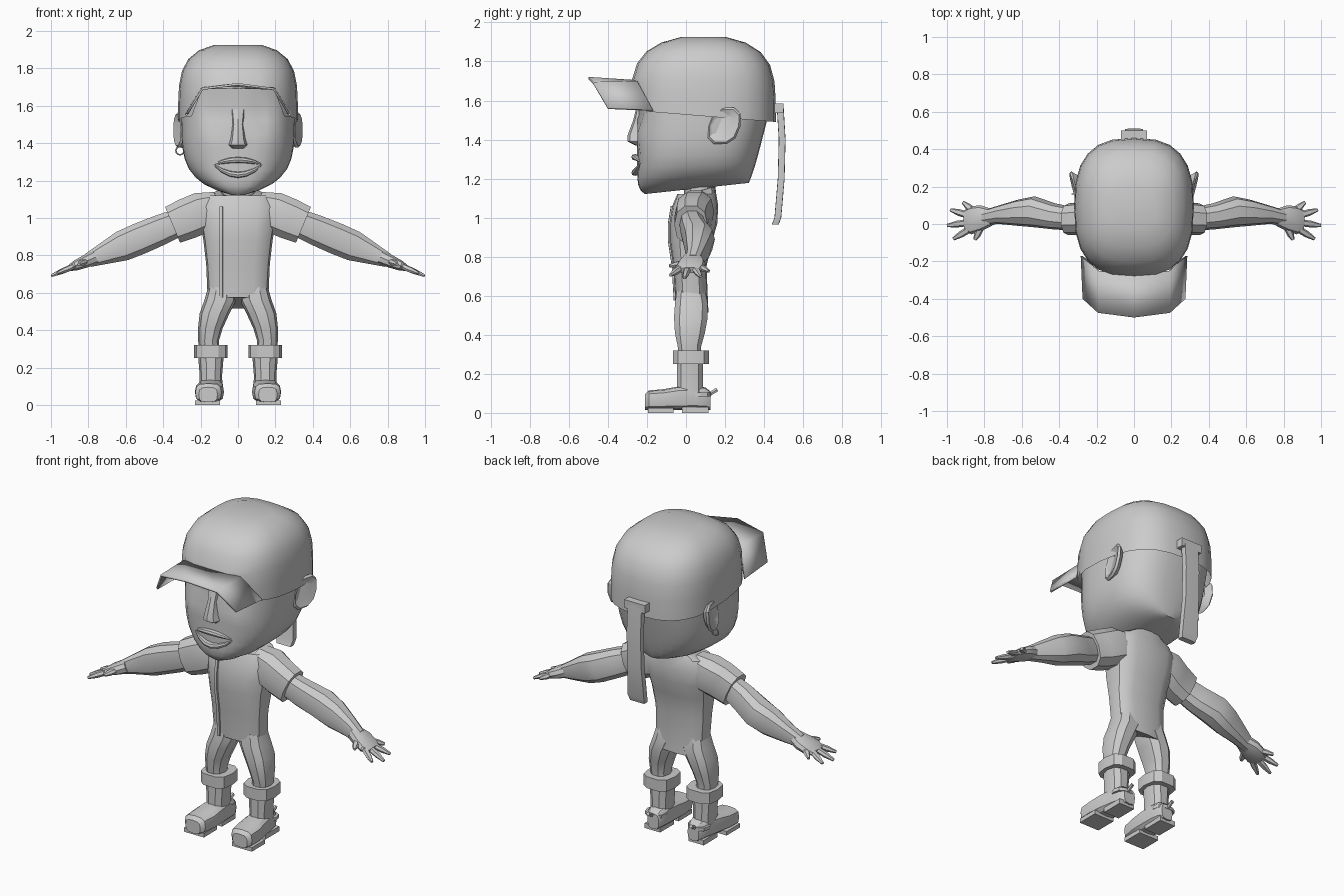
import bpy, bmesh, math
from mathutils import Vector

if "Cube" in bpy.data.objects:
    bpy.data.objects.remove(bpy.data.objects["Cube"])

shade = (.6, .6, .6, 1)
grey = bpy.data.materials.new("plain grey")
grey.use_nodes = True
grey.diffuse_color = shade
grey.node_tree.nodes["Principled BSDF"].inputs["Base Color"].default_value = shade


def dress(obj, name, mirror):
    """Name, colour, shade and optionally mirror an object."""
    obj.name = name
    obj.data.materials.append(grey)
    bpy.ops.object.select_all(action='DESELECT')
    obj.select_set(True)
    bpy.context.view_layer.objects.active = obj
    bpy.ops.object.shade_smooth_by_angle(angle=math.radians(30))
    if mirror:
        obj.modifiers.new("mirror", 'MIRROR').use_mirror_merge = False
    return obj


def finish(name, bm, mirror=False):
    bmesh.ops.recalc_face_normals(bm, faces=bm.faces)
    mesh = bpy.data.meshes.new(name)
    bm.to_mesh(mesh)
    bm.free()
    obj = bpy.data.objects.new(name, mesh)
    bpy.context.collection.objects.link(obj)
    return dress(obj, name, mirror)


def rounded(value, square):
    return math.copysign(abs(value) ** (2 / square), value)


def loft(name, rings, sides=10, square=2.4, mirror=False, shape=None, open_start=False):
    """Skin rings given as (centre, u axis, v axis); a higher square gives boxier rings."""
    bm = bmesh.new()
    loops = []
    for index, (centre, u, v) in enumerate(rings):
        loop = []
        for k in range(sides):
            turn = math.tau * k / sides
            co = Vector(centre)
            co += Vector(u) * rounded(math.cos(turn), square)
            co += Vector(v) * rounded(math.sin(turn), square)
            if shape:
                shape(co, index)
            loop.append(bm.verts.new(co))
        loops.append(loop)
    for low, high in zip(loops, loops[1:]):
        for k in range(sides):
            after = (k + 1) % sides
            bm.faces.new((low[k], low[after], high[after], high[k]))
    if not open_start:
        bm.faces.new(loops[0])
    bm.faces.new(loops[-1])
    return finish(name, bm, mirror)


def level(z, width, front, back, x=0, tilt=0):
    """Horizontal ring between front and back; tilt raises the back edge."""
    return ((x, (front + back) / 2, z + tilt / 2), (width, 0, 0), (0, (back - front) / 2, tilt / 2))


def tube(name, rows, sides=8, mirror=False, side=(0, 1, 0)):
    """Limb through rows of (point, radius across, radius up)."""
    rings = []
    for i, (point, across, up) in enumerate(rows):
        ahead = Vector(rows[min(i + 1, len(rows) - 1)][0])
        behind = Vector(rows[max(i - 1, 0)][0])
        normal = (ahead - behind).cross(Vector(side)).normalized()
        rings.append((point, Vector(side) * across, normal * up))
    return loft(name, rings, sides, mirror=mirror)


def box(name, centre, size, mirror=False):
    bm = bmesh.new()
    bmesh.ops.create_cube(bm, size=1)
    bmesh.ops.scale(bm, vec=size, verts=bm.verts)
    bmesh.ops.translate(bm, vec=centre, verts=bm.verts)
    return finish(name, bm, mirror)


# Head: a rounded jaw rising to the cap, sockets pressed in and cheeks pushed out
def press_face(co, index):
    if co.y < 0:
        x = abs(co.x)
        socket = math.hypot(x - .11, co.z - 1.57) / .06
        cheek = math.hypot(x - .16, co.z - 1.42) / .06
        co.y += .04 * math.exp(-socket ** 2) - .015 * math.exp(-cheek ** 2)


head = []
for step in range(-2, 10):
    drop = math.sin(math.pi * step / 20)
    head.append(level(1.6 - .485 * drop, .305 * math.sqrt(1 - drop ** 4),
                      -.25 + .05 * drop ** 20, .44 - .12 * abs(drop), tilt=.06 * drop ** 4))
loft("head", head, sides=32, square=2.7, shape=press_face)

# Nose and bowed lips
loft("nose", [level(z, width, front, -.2) for z, width, front in
              ((1.37, .035, -.26), (1.39, .05, -.3), (1.42, .04, -.3), (1.5, .03, -.27), (1.58, .04, -.25))],
     sides=8)
for name, middle in (("upper_lip", 1.31), ("lower_lip", 1.23)):
    lip = []
    for step in range(-3, 4):
        bend = 1 - (step / 3) ** 2
        lip.append(((.13 * step / 3, -.225 - .035 * bend, 1.285 + (middle - 1.285) * bend),
                    .01 + .01 * bend, .004 + .012 * bend))
    tube(name, lip)

# Ears with a hollow, and a ring in the right one
ear = [((x, .195, 1.47), (.02, size, 0), (0, .02, size * 1.15))
       for x, size in ((.28, .06), (.315, .085), (.326, .075), (.312, .045))]
loft("ear", ear, mirror=True)
bpy.ops.mesh.primitive_torus_add(major_segments=16, minor_segments=6, major_radius=.022, minor_radius=.004,
                                 location=(-.31, .16, 1.36), rotation=(math.pi / 2, 0, 0))
dress(bpy.context.object, "earring", False)


# Cap crown: a squarish dome whose front edge lifts above the face
def lift_front(co, index):
    if index < 2 and co.y < 0 and abs(co.x) < .22:
        co.z = 1.69 + .01 * index


crown = []
for step in range(7):
    rise = math.sin(math.pi * step / 14)
    fall = 1 - rise ** 4
    reach = .37 * math.sqrt(fall)
    crown.append(level(1.55 + .385 * rise, .32 * fall ** .4, .09 - reach, .09 + reach, tilt=-.06 * (1 - rise) ** 2))
loft("cap_crown", crown, sides=24, square=2.7, shape=lift_front, open_start=True)

# Cap brim, a bent sheet
half_edges = [[(0, -.275, 1.7), (.19, -.25, 1.695), (.28, -.17, 1.55)],
              [(0, -.5, 1.715), (.19, -.475, 1.69), (.27, -.4, 1.56)]]
bm = bmesh.new()
edges = []
for half in half_edges:
    other = [(-x, y, z) for x, y, z in reversed(half[1:])]
    edges.append([bm.verts.new(co) for co in other + half])
inner, outer = edges
for k in range(len(inner) - 1):
    bm.faces.new((inner[k], inner[k + 1], outer[k + 1], outer[k]))
solid = finish("cap_brim", bm).modifiers.new("thickness", 'SOLIDIFY')
solid.thickness = .012
solid.offset = 0

# Hanging tail at the back of the cap
box("tail_band", (0, .465, 1.56), (.14, .07, .05))
tail = [level(z, width, back - .035, back) for z, width, back in
        ((1.57, .05, .5), (1.4, .05, .51), (1.2, .05, .505), (1, .058, .488), (.965, .05, .475))]
loft("hanging_tail", tail, sides=8, square=12)


# Neck, and a jacket with a hem that dips behind
def dip_hem(co, index):
    if index == 0 and co.y > 0:
        co.z -= .06


loft("neck", [level(z, .09, -.01, .145) for z in (1, 1.24)], sides=12)
jacket = [(.575, .16, -.055, .115), (.75, .17, -.065, .105), (.88, .185, -.085, .135),
          (.97, .2, -.085, .16), (1.06, .215, -.07, .165), (1.12, .18, -.045, .155)]
rings = [level(*row) for row in jacket]
rings.append(level(1.11, .11, -.03, .15, tilt=.05))
loft("jacket", rings, sides=16, square=2.9, shape=dip_hem)
edging = [level(z, .009, front - .008, front + .03, x=-.09) for z, width, front, back in jacket[:5]]
loft("jacket_edging", edging, sides=8, square=8)


# Sleeves, arms and hands all follow one sloping line
def along_arm(x, y):
    return Vector((x, y, 1.11 - .42 * x))


def arm_part(name, rows):
    tube(name, [(along_arm(x, y), across, up) for x, y, across, up in rows], sides=10, mirror=True)


arm_part("sleeve", [(.1, .05, .08, .08), (.19, .045, .1, .115), (.27, .03, .09, .115), (.35, .025, .085, .108)])
arm_part("arm", [(.3, .025, .06, .075), (.42, .04, .07, .085), (.53, .065, .083, .088),
                 (.62, .06, .07, .085), (.72, .05, .05, .06), (.8, .035, .04, .04)])
arm_part("palm", [(.76, .035, .045, .04), (.82, .03, .07, .035), (.87, .02, .075, .028), (.905, .02, .055, .016)])
for name, degrees, reach in (("little_finger", 40, .15), ("ring_finger", 17, .19), ("middle_finger", -8, .2),
                             ("index_finger", -31, .193), ("thumb", -64, .116)):
    turn = math.radians(degrees)
    rows = []
    for part, radius in ((.4, .019), (.75, .018), (1, .009)):
        point = along_arm(.8 + reach * part * math.cos(turn), .02 + reach * part * math.sin(turn))
        rows.append((point, radius, radius * .85))
    tube(name, rows, sides=6, mirror=True, side=(-math.sin(turn), math.cos(turn), 0))

# Legs and boots
leg = [(.63, .075, -.05, .1, .085), (.56, .085, -.06, .115, .095), (.49, .08, -.065, .115, .125),
       (.41, .066, -.06, .1, .148), (.34, .055, -.045, .08, .158), (.28, .055, -.04, .08, .15)]
loft("leg", [level(*row) for row in leg], mirror=True)
ankle = .145
loft("boot_cuff", [level(z, .09, -.07, .12, ankle) for z in (.25, .32)], square=3, mirror=True)
loft("boot_shaft", [level(z, width, -.05, .09, ankle) for z, width in ((.09, .062), (.16, .06), (.28, .07))],
     mirror=True)
foot = []
for y, width, top in ((-.21, .05, .095), (-.19, .07, .115), (-.11, .078, .122), (-.04, .072, .135),
                      (.05, .062, .14), (.1, .053, .13), (.125, .038, .11)):
    half = (top - .015) / 2
    foot.append(((ankle - .07 * y, y, top - half), (width, 0, 0), (0, 0, half)))
loft("boot_foot", foot, sides=12, square=3.2, mirror=True)
box("boot_sole", (.163, -.13, .0125), (.135, .13, .025), mirror=True)
box("boot_heel", (.148, .047, .015), (.105, .135, .03), mirror=True)

# Spur strap round the heel with a short spike
loft("spur_strap", [level(z, .066, .02, .13, ankle) for z in (.085, .105)], mirror=True)
spike = [((ankle, y, .09 + .6 * (y - .11)), .01, .011) for y in (.11, .16)]
tube("spur_spike", spike, sides=6, mirror=True, side=(1, 0, 0))
